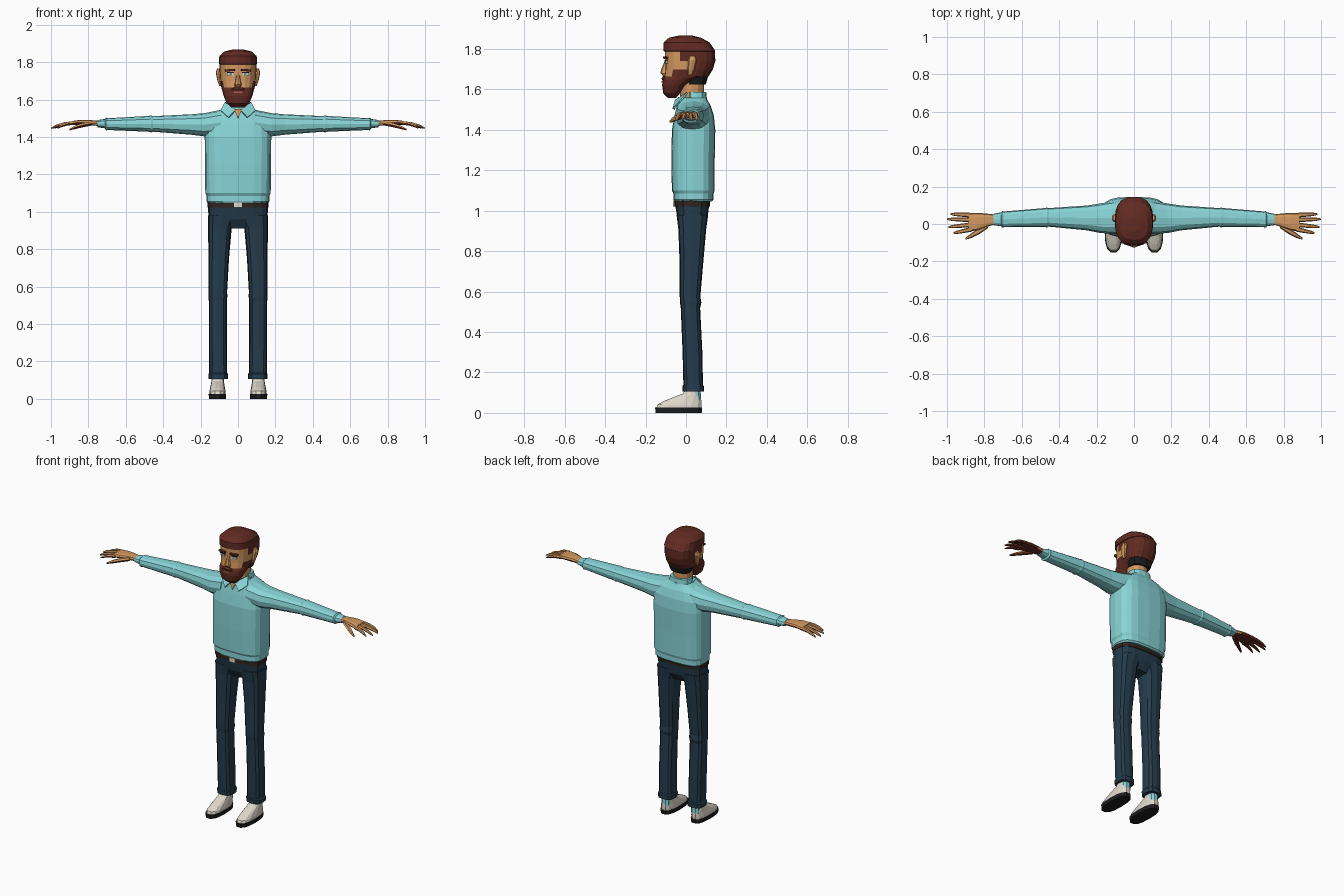
import bpy, bmesh, math
from mathutils import Vector


def material(name, r, g, b):
    m = bpy.data.materials.new(name)
    m.diffuse_color = (r, g, b, 1)
    return m


SHIRT = material("turquoise", 0.25, 0.66, 0.68)
DENIM = material("navy", 0.018, 0.045, 0.072)
SKIN = material("tan_skin", 0.66, 0.32, 0.12)
HAIR = material("red_brown", 0.12, 0.024, 0.016)
CREAM = material("cream", 0.74, 0.69, 0.60)
BLACK = material("black", 0.012, 0.012, 0.014)
BELT = material("dark_brown", 0.03, 0.018, 0.014)
IRIS = material("eye_blue", 0.08, 0.30, 0.38)
LIP = material("lip_pink", 0.42, 0.13, 0.09)


def finish(name, bm, *mats):
    bmesh.ops.recalc_face_normals(bm, faces=bm.faces)
    me = bpy.data.meshes.new(name)
    bm.to_mesh(me)
    bm.free()
    for m in mats:
        me.materials.append(m)
    ob = bpy.data.objects.new(name, me)
    bpy.context.collection.objects.link(ob)
    return ob


def loft(name, rings, mats, axis="z", n=12, p=3.0, side=1, rule=None):
    """Skin rounded-box rings (pos, a0, a1, b0, b1) along an axis; side mirrors x."""
    bm = bmesh.new()
    loops = []
    for pos, a0, a1, b0, b1 in rings:
        loop = []
        for i in range(n):
            t = 2 * math.pi * i / n
            c, s = math.cos(t), math.sin(t)
            a = (a0 + a1) / 2 + (a1 - a0) / 2 * math.copysign(abs(c) ** (2 / p), c)
            b = (b0 + b1) / 2 + (b1 - b0) / 2 * math.copysign(abs(s) ** (2 / p), s)
            x, y, z = (a, b, pos) if axis == "z" else (pos, a, b)
            loop.append(bm.verts.new((x * side, y, z)))
        loops.append(loop)
    for lo, hi in zip(loops, loops[1:]):
        for i in range(n):
            j = (i + 1) % n
            bm.faces.new((lo[i], lo[j], hi[j], hi[i]))
    bm.faces.new(loops[0])
    bm.faces.new(loops[-1])
    bmesh.ops.recalc_face_normals(bm, faces=bm.faces)
    bm.normal_update()
    if rule:
        for f in bm.faces:
            f.material_index = rule(f.calc_center_median(), f.normal)
    return finish(name, bm, *mats)


def column(name, rows, mats, **kw):
    """Loft centred on x = 0 from rows (z, half width, y front, y back)."""
    return loft(name, [(z, -h, h, f, b) for z, h, f, b in rows], mats, **kw)


def box(name, loc, size, mat, rz=0.0, ry=0.0):
    bm = bmesh.new()
    bmesh.ops.create_cube(bm, size=1)
    for v in bm.verts:
        v.co = Vector(v.co[i] * size[i] for i in range(3))
    ob = finish(name, bm, mat)
    ob.location = loc
    ob.rotation_euler = (0, ry, rz)
    return ob


def plate(name, pts, mat, side=1, thick=0.008):
    bm = bmesh.new()
    bm.faces.new([bm.verts.new((x * side, y, z)) for x, y, z in pts])
    ob = finish(name, bm, mat)
    mod = ob.modifiers.new("thickness", "SOLIDIFY")
    mod.thickness = thick
    mod.offset = 0
    return ob


# Sweater body with folded hem
column("sweater", [
    (1.045, 0.160, -0.055, 0.128), (1.055, 0.168, -0.062, 0.136),
    (1.085, 0.168, -0.062, 0.136), (1.10, 0.175, -0.070, 0.141),
    (1.25, 0.176, -0.072, 0.142), (1.40, 0.178, -0.070, 0.145),
    (1.47, 0.172, -0.057, 0.138), (1.52, 0.140, -0.045, 0.122),
    (1.55, 0.085, -0.040, 0.105), (1.56, 0.070, -0.035, 0.100)],
    [SHIRT], n=20, p=3.2)

# Neck, shirt collar and open neckline
column("neck", [(1.50, 0.058, -0.030, 0.088), (1.66, 0.058, -0.030, 0.088)],
       [SKIN], n=12, p=2.2)
column("collar_band", [(1.53, 0.080, -0.046, 0.106), (1.562, 0.074, -0.040, 0.104)],
       [SHIRT], n=12, p=2.4)
column("collar_back", [(1.55, 0.074, 0.0, 0.104), (1.587, 0.069, 0.0, 0.100)],
       [SHIRT], n=12, p=2.4)
plate("neckline", [(-0.024, -0.050, 1.55), (0.0, -0.058, 1.50), (0.024, -0.050, 1.55)], SKIN)

# Trouser hips, belt and buckle
column("hips", [(0.91, 0.055, -0.015, 0.075), (0.96, 0.157, -0.042, 0.106),
                (1.03, 0.161, -0.054, 0.115)], [DENIM], n=16)
column("belt", [(1.022, 0.164, -0.057, 0.119), (1.055, 0.164, -0.057, 0.119)],
       [BELT], n=16)
box("buckle", (0, -0.059, 1.036), (0.044, 0.009, 0.028), CREAM)


# Head: hair, beard and sideburns chosen by position
def head_rule(c, normal):
    if c.z > 1.788 or c.z < 1.658 or c.y > -0.005:
        return 1
    return 1 if c.z < 1.70 and c.y > -0.058 else 0


column("head", [
    (1.557, 0.035, -0.088, -0.050), (1.58, 0.060, -0.112, -0.030),
    (1.62, 0.077, -0.118, 0.000), (1.65, 0.085, -0.115, 0.050),
    (1.665, 0.089, -0.107, 0.112), (1.70, 0.095, -0.103, 0.133),
    (1.74, 0.098, -0.103, 0.145), (1.788, 0.099, -0.105, 0.144),
    (1.790, 0.103, -0.112, 0.145), (1.832, 0.100, -0.111, 0.117),
    (1.856, 0.074, -0.085, 0.075), (1.867, 0.032, -0.035, 0.030)],
    [SKIN, HAIR], n=20, p=2.6, rule=head_rule)
column("nape_hair", [(1.625, 0.066, 0.0, 0.098), (1.668, 0.078, 0.0, 0.110)],
       [BLACK], n=12, p=2.6)
column("nose", [(1.666, 0.017, -0.112, -0.08), (1.680, 0.020, -0.127, -0.08),
                (1.700, 0.014, -0.122, -0.08), (1.738, 0.010, -0.107, -0.08)],
       [SKIN], n=8, p=2.4)
column("moustache", [(1.646, 0.042, -0.117, -0.08), (1.655, 0.040, -0.121, -0.08),
                     (1.668, 0.020, -0.112, -0.08)], [HAIR], n=8, p=2.6)
box("mouth", (0, -0.116, 1.638), (0.042, 0.009, 0.008), LIP)

for s, tag in ((1, "left"), (-1, "right")):
    # Eyes, brows and ears
    box(f"{tag}_eye", (s * 0.040, -0.0985, 1.735), (0.034, 0.009, 0.013), CREAM, rz=s * 0.17)
    box(f"{tag}_iris", (s * 0.039, -0.1005, 1.735), (0.014, 0.009, 0.013), IRIS, rz=s * 0.17)
    box(f"{tag}_eyelid", (s * 0.040, -0.0995, 1.744), (0.038, 0.009, 0.005), BLACK, rz=s * 0.17)
    box(f"{tag}_brow", (s * 0.042, -0.101, 1.757), (0.052, 0.014, 0.011), HAIR,
        rz=s * 0.2, ry=s * 0.06)
    loft(f"{tag}_ear", [(1.672, 0.088, 0.100, 0.010, 0.030), (1.70, 0.088, 0.110, 0.008, 0.042),
                        (1.745, 0.088, 0.119, 0.010, 0.054), (1.765, 0.088, 0.112, 0.018, 0.046)],
         [SKIN], n=8, p=2.4, side=s)
    plate(f"{tag}_collar_flap", [(0.012, -0.052, 1.545), (0.050, -0.064, 1.503),
                                 (0.092, -0.030, 1.540), (0.070, 0.005, 1.583)], SHIRT, s)

    # Sleeve with elbow crease and cuff
    loft(f"{tag}_sleeve", [
        (0.09, -0.055, 0.125, 1.41, 1.545), (0.18, -0.048, 0.110, 1.403, 1.527),
        (0.25, -0.034, 0.099, 1.412, 1.521), (0.455, -0.014, 0.085, 1.428, 1.511),
        (0.465, -0.018, 0.088, 1.424, 1.515), (0.48, -0.016, 0.085, 1.428, 1.512),
        (0.695, -0.017, 0.067, 1.437, 1.500), (0.705, -0.020, 0.069, 1.434, 1.503),
        (0.712, -0.012, 0.062, 1.446, 1.496), (0.752, -0.006, 0.054, 1.452, 1.490)],
        [SHIRT], axis="x", n=12, p=2.5, side=s)

    # Hand, darker on the palm side
    def palm(c, normal):
        return 1 if normal.z < -0.4 else 0

    loft(f"{tag}_palm", [
        (0.74, -0.002, 0.050, 1.458, 1.486), (0.79, -0.016, 0.056, 1.462, 1.491),
        (0.84, -0.034, 0.060, 1.464, 1.492), (0.885, -0.040, 0.059, 1.463, 1.486)],
        [SKIN, HAIR], axis="x", n=10, side=s, rule=palm)
    fingers = (("little", 0.047, 0.053, 0.980), ("ring", 0.022, 0.026, 1.0),
               ("middle", -0.004, -0.016, 0.992), ("index", -0.029, -0.048, 0.965))
    for finger, y0, y1, tip in fingers:
        rows = []
        for t, r, z in ((0, 0.013, 1.475), (0.45, 0.011, 1.470),
                        (0.8, 0.009, 1.458), (1, 0.004, 1.447)):
            y = y0 + (y1 - y0) * t
            rows.append((0.87 + (tip - 0.87) * t, y - r, y + r, z - r * 0.9, z + r * 0.9))
        loft(f"{tag}_{finger}_finger", rows, [SKIN, HAIR], axis="x", n=6, p=2.4,
             side=s, rule=palm)
    loft(f"{tag}_thumb", [
        (0.78, -0.022, 0.010, 1.460, 1.484), (0.83, -0.056, -0.020, 1.450, 1.476),
        (0.87, -0.075, -0.050, 1.441, 1.462), (0.90, -0.084, -0.072, 1.435, 1.445)],
        [SKIN, HAIR], axis="x", n=6, p=2.4, side=s, rule=palm)

    # Trouser leg with knee crease and turned cuff
    loft(f"{tag}_trouser_leg", [
        (0.105, 0.054, 0.158, -0.016, 0.090), (0.132, 0.053, 0.158, -0.018, 0.090),
        (0.138, 0.058, 0.154, -0.013, 0.084), (0.30, 0.060, 0.156, -0.017, 0.081),
        (0.52, 0.060, 0.156, -0.026, 0.070), (0.545, 0.057, 0.158, -0.030, 0.076),
        (0.575, 0.058, 0.157, -0.031, 0.071), (0.75, 0.048, 0.158, -0.032, 0.086),
        (0.91, 0.034, 0.160, -0.038, 0.100), (0.98, 0.004, 0.161, -0.047, 0.110)],
        [DENIM], n=12, side=s)

    # Sock, shoe and sole
    loft(f"{tag}_sock", [(0.06, 0.077, 0.139, 0.008, 0.077), (0.12, 0.077, 0.139, 0.005, 0.073)],
         [SHIRT], n=10, p=2.4, side=s)
    loft(f"{tag}_shoe", [
        (0.022, 0.066, 0.154, -0.150, 0.078), (0.042, 0.067, 0.153, -0.142, 0.079),
        (0.060, 0.070, 0.149, -0.108, 0.078), (0.078, 0.073, 0.145, -0.062, 0.074),
        (0.095, 0.075, 0.142, -0.018, 0.066), (0.112, 0.077, 0.140, -0.004, 0.060)],
        [CREAM], n=14, p=2.6, side=s)
    loft(f"{tag}_sole", [(0.0, 0.065, 0.155, -0.153, 0.080), (0.026, 0.063, 0.157, -0.155, 0.082)],
         [BLACK], n=14, p=2.6, side=s)
